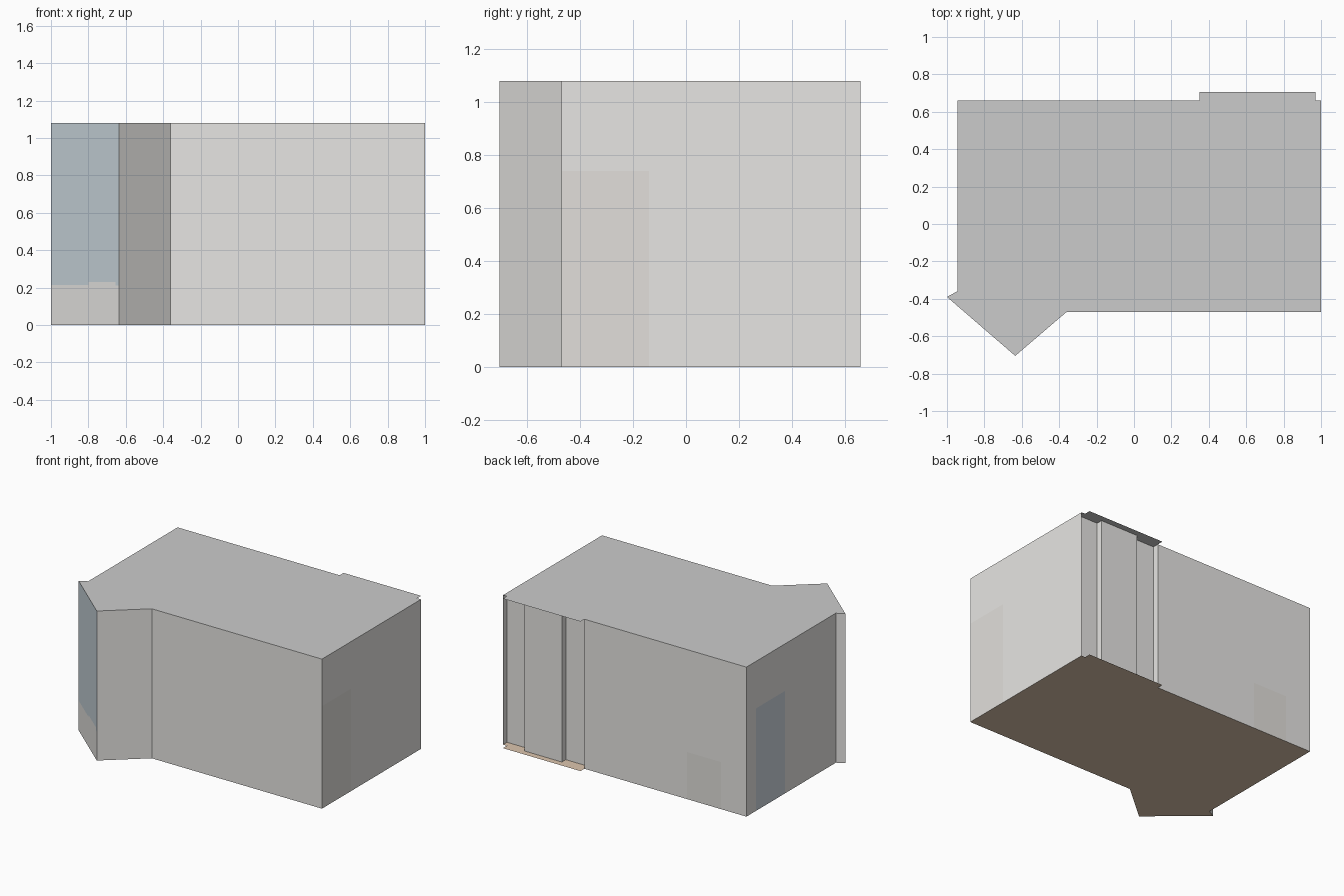
import bpy

if "Cube" in bpy.data.objects:
    bpy.data.objects.remove(bpy.data.objects["Cube"])

H = 1.08          # room height
DOOR = 0.74       # door height
SILL = 0.215      # bay window sill


def material(name, r, g, b):
    m = bpy.data.materials.new(name)
    m.diffuse_color = (r, g, b, 1)
    m.use_nodes = True
    m.node_tree.nodes["Principled BSDF"].inputs["Base Color"].default_value = m.diffuse_color
    return m


wall_mat = material("warm_white", 0.80, 0.79, 0.77)
glass_mat = material("pale_blue", 0.58, 0.66, 0.71)
door_mat = material("door_beige", 0.76, 0.74, 0.71)
blue_mat = material("door_blue", 0.62, 0.68, 0.74)
floor_mat = material("wood", 0.72, 0.56, 0.42)


def mesh(name, verts, faces, mat=None):
    me = bpy.data.meshes.new(name)
    me.from_pydata(verts, [], faces)
    me.update()
    ob = bpy.data.objects.new(name, me)
    bpy.context.collection.objects.link(ob)
    if mat:
        me.materials.append(mat)
    return ob


def wall(name, path, z0=0.0, z1=H, mat=wall_mat):
    """Vertical sheet following a plan path."""
    n = len(path)
    verts = [(x, y, z) for z in (z0, z1) for x, y in path]
    faces = [(i, i + 1, n + i + 1, n + i) for i in range(n - 1)]
    return mesh(name, verts, faces, mat)


def slab(name, outline, z, mat=None, up=True):
    pts = outline if up else outline[::-1]
    return mesh(name, [(x, y, z) for x, y in pts], [tuple(range(len(pts)))], mat)


# Floor and ceiling share the plan outline (counter-clockwise)
plan = [(-0.945, 0.66), (-0.945, -0.36), (-1, -0.39), (-0.635, -0.705),
        (-0.36, -0.47), (1, -0.47), (1, 0.66), (0.97, 0.66),
        (0.97, 0.705), (0.35, 0.705), (0.35, 0.66)]
slab("floor", plan, 0, floor_mat)
slab("ceiling", plan, H, None)

# Front wall with the solid side of the bay
wall("front_wall", [(-0.635, -0.705), (-0.36, -0.47), (1, -0.47)])


# Bay window: glass above a stepped low wall
def bay(x):
    return (x, -0.39 - 0.315 * (x + 1) / 0.365)


for i, (x0, x1, z) in enumerate([(-1, -0.8, SILL), (-0.8, -0.655, 0.23),
                                 (-0.655, -0.635, 0.21)]):
    wall(f"bay_low_wall_{i}", [bay(x0), bay(x1)], 0, z)
    wall(f"bay_window_{i}", [bay(x0), bay(x1)], z, H, glass_mat)

# Right wall around its door
wall("right_wall", [(1, -0.14), (1, 0.66)])
wall("right_lintel", [(1, -0.47), (1, -0.14)], DOOR, H)
wall("right_door", [(1, -0.47), (1, -0.14)], 0, DOOR, door_mat)

# Left wall around its door, plus the short bay return
wall("left_wall_back", [(-0.945, 0.66), (-0.945, 0.55)])
wall("left_lintel", [(-0.945, 0.55), (-0.945, 0.22)], DOOR, H)
wall("left_door", [(-0.945, 0.55), (-0.945, 0.22)], 0, DOOR, blue_mat)
wall("left_wall_front", [(-0.945, 0.22), (-0.945, -0.36), (-1, -0.39)])

# Back wall around a low panel
wall("back_wall_right", [(0.35, 0.66), (-0.47, 0.66)])
wall("back_wall_over_panel", [(-0.47, 0.66), (-0.74, 0.66)], 0.34, H)
wall("back_low_panel", [(-0.47, 0.66), (-0.74, 0.66)], 0, 0.34, door_mat)
wall("back_wall_left", [(-0.74, 0.66), (-0.945, 0.66)])

# Stepped recess of the back opening
wall("back_recess", [(1, 0.66), (1, 0.615), (0.83, 0.615), (0.83, 0.66),
                     (0.53, 0.66), (0.53, 0.615), (0.35, 0.615), (0.35, 0.66)])
